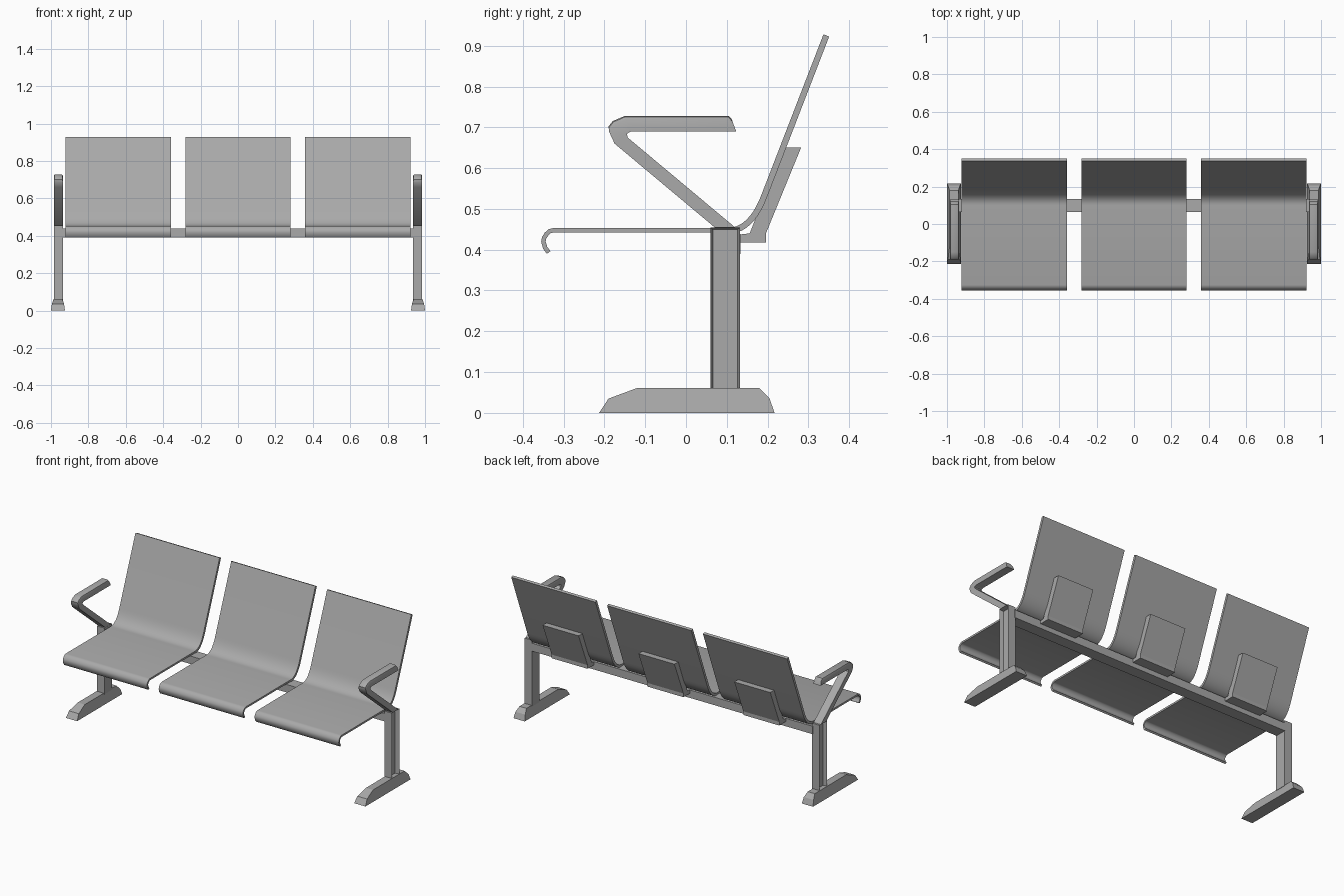
import bpy, bmesh, math
from mathutils import Vector

cube = bpy.data.objects.get("Cube")
if cube:
    bpy.data.objects.remove(cube, do_unlink=True)

GREY = (0.40, 0.40, 0.40, 1)
metal = bpy.data.materials.new("plain grey")
metal.use_nodes = True
metal.diffuse_color = GREY
metal.node_tree.nodes["Principled BSDF"].inputs["Base Color"].default_value = GREY


def finish(name, bm, smooth=False):
    bmesh.ops.recalc_face_normals(bm, faces=bm.faces)
    mesh = bpy.data.meshes.new(name)
    bm.to_mesh(mesh)
    bm.free()
    mesh.materials.append(metal)
    obj = bpy.data.objects.new(name, mesh)
    bpy.context.collection.objects.link(obj)
    if smooth:
        bpy.ops.object.select_all(action='DESELECT')
        obj.select_set(True)
        bpy.context.view_layer.objects.active = obj
        bpy.ops.object.shade_smooth_by_angle(angle=math.radians(35))
    return obj


def extrude_profile(points, x0, x1):
    """Extrude a (y, z) outline along x."""
    bm = bmesh.new()
    face = bm.faces.new([bm.verts.new((x0, y, z)) for y, z in points])
    new = bmesh.ops.extrude_face_region(bm, geom=[face])["geom"]
    bmesh.ops.translate(bm, vec=(x1 - x0, 0, 0),
                        verts=[v for v in new if isinstance(v, bmesh.types.BMVert)])
    bmesh.ops.recalc_face_normals(bm, faces=bm.faces)
    return bm


def rect(y0, y1, z0, z1):
    return [(y0, z0), (y1, z0), (y1, z1), (y0, z1)]


def bezier(a, b, c, steps):
    a, b, c = Vector(a), Vector(b), Vector(c)
    return [a * (1 - t) ** 2 + b * 2 * t * (1 - t) + c * t * t
            for t in (i / steps for i in range(steps + 1))]


def shell_outline():
    """Upper line of the seat from curled lip to top of back, then thickened."""
    lip = [(-0.341, 0.39), (-0.35, 0.402), (-0.355, 0.419), (-0.353, 0.431),
           (-0.346, 0.442), (-0.337, 0.45), (-0.326, 0.453)]
    top = [Vector(p) for p in lip]
    top += bezier((0.10, 0.453), (0.154, 0.453), (0.185, 0.535), 10)
    top.append(Vector((0.337, 0.928)))
    under = []
    for i, p in enumerate(top):
        d = (top[min(i + 1, len(top) - 1)] - top[max(i - 1, 0)]).normalized()
        thick = 0.011 if p.x < 0.11 else 0.015
        under.append(p + Vector((d.y, -d.x)) * thick)
    return top + under[::-1]


# Three seats, each with a rear bracket
shell = shell_outline()
bracket = [(0.12, 0.418), (0.196, 0.418), (0.196, 0.44), (0.282, 0.65),
           (0.24, 0.65), (0.156, 0.44), (0.12, 0.436)]
for label, cx in (("right", -0.64), ("middle", 0), ("left", 0.64)):
    finish(label + "_seat_shell", extrude_profile(shell, cx - 0.281, cx + 0.281), True)
    finish(label + "_back_bracket", extrude_profile(bracket, cx - 0.12, cx + 0.12))

# Beam under the seats
finish("cross_beam", extrude_profile(rect(0.064, 0.134, 0.39, 0.438), -0.94, 0.94))

# End frames
arm = [(0.07, 0.455), (-0.175, 0.66), (-0.188, 0.688), (-0.19, 0.702), (-0.18, 0.715),
       (-0.15, 0.728), (0.105, 0.728), (0.112, 0.72), (0.123, 0.69), (-0.135, 0.69),
       (-0.145, 0.684), (-0.143, 0.675), (0.12, 0.455)]
foot = [(-0.213, 0), (-0.19, 0.035), (-0.12, 0.061), (0.18, 0.061), (0.205, 0.035), (0.217, 0)]

for label, side in (("right", -1), ("left", 1)):
    # Foot, narrowing upward
    bm = extrude_profile(foot, side * 0.925, side)
    for v in bm.verts:
        inset = 0.005 if v.co.z > 0.03 else 0
        inset = 0.014 if v.co.z > 0.05 else inset
        v.co.x += inset if v.co.x < side * 0.9625 else -inset
    finish(label + "_foot", bm)

    # Leg with a recessed channel on its outer face
    bm = extrude_profile(rect(0.06, 0.132, 0.055, 0.455), side * 0.935, side * 0.985)
    outer = max(bm.faces, key=lambda f: f.calc_center_median().x * side)
    bmesh.ops.inset_region(bm, faces=[outer], thickness=0.008)
    bmesh.ops.translate(bm, verts=outer.verts, vec=(-side * 0.025, 0, 0))
    finish(label + "_leg", bm)

    # Armrest with chamfered upper edges
    bm = extrude_profile(arm, side * 0.936, side * 0.985)
    rim = [e for e in bm.edges
           if all(v.co.z > 0.7 for v in e.verts)
           and abs(e.verts[0].co.x - e.verts[1].co.x) < 0.001]
    bmesh.ops.bevel(bm, geom=rim, offset=0.009, segments=2, profile=0.5, affect='EDGES')
    finish(label + "_armrest", bm, True)
